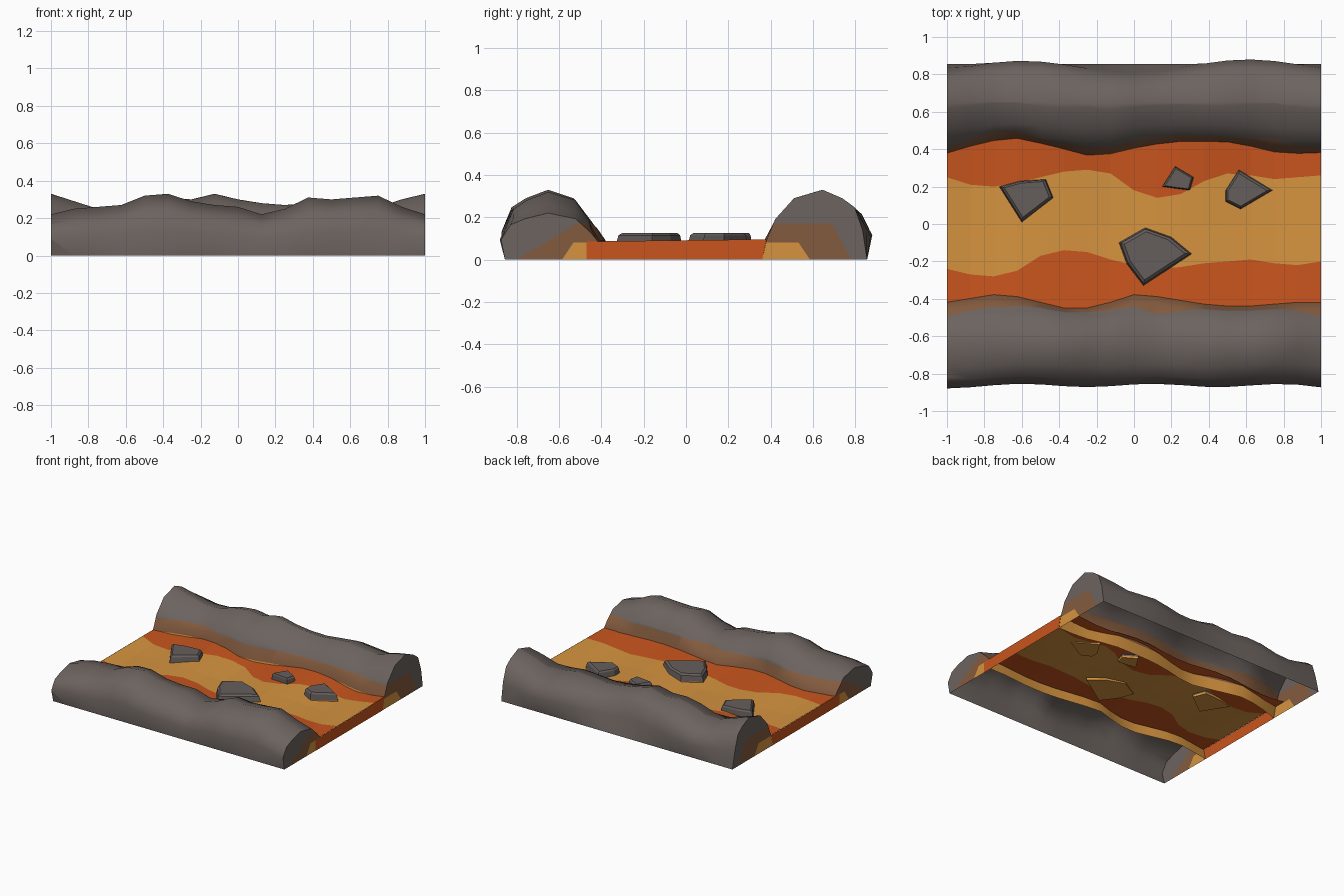
import bpy
import bmesh
import math
from mathutils import Vector

if "Cube" in bpy.data.objects:
    bpy.data.objects.remove(bpy.data.objects["Cube"], do_unlink=True)


def material(name, red, green, blue):
    mat = bpy.data.materials.new(name)
    mat.use_nodes = True
    colour = (red, green, blue, 1)
    mat.diffuse_color = colour
    mat.node_tree.nodes["Principled BSDF"].inputs["Base Color"].default_value = colour
    return mat


ROCK = material("warm grey rock", .15, .125, .115)
GLOW = material("glowing brown rock", .23, .105, .05)
AMBER = material("amber lava", .67, .295, .05)
ORANGE = material("orange lava", .58, .09, .013)
STONE = material("dark grey stone", .13, .113, .107)


def hundredths(text):
    return [int(word) / 100 for word in text.split()]


def finish(name, bm, materials, smooth_angle=None):
    mesh = bpy.data.meshes.new(name)
    bm.to_mesh(mesh)
    bm.free()
    for mat in materials:
        mesh.materials.append(mat)
    obj = bpy.data.objects.new(name, mesh)
    bpy.context.scene.collection.objects.link(obj)
    if smooth_angle:
        bpy.ops.object.select_all(action="DESELECT")
        obj.select_set(True)
        bpy.context.view_layer.objects.active = obj
        bpy.ops.object.shade_smooth_by_angle(angle=math.radians(smooth_angle))


# Shared stations along the channel
COUNT = 17
STATIONS = [-1 + 2 * i / (COUNT - 1) for i in range(COUNT)]
FRONT_EDGE = hundredths("42 40 38 39 42 45 45 42 38 39 41 43 44 44 43 42 42")
BACK_EDGE = hundredths("38 42 45 46 43 40 37 38 41 43 44 44 44 42 39 38 38")
FRONT_RIDGE = hundredths("22 25 26 27 32 33 29 27 26 22 25 31 30 31 32 26 22")
BACK_RIDGE = hundredths("33 29 25 25 29 31 30 33 30 28 27 28 29 27 26 30 33")
FRONT_FLOW = hundredths("24 27 28 25 17 14 15 19 22 24 23 21 20 19 21 22 20")
BACK_FLOW = hundredths("25 21 20 22 25 28 29 27 18 14 16 23 27 26 24 25 26")
FOOT = -.02
OUTER = .855
INNER = .395
SHEET = .47


def level(x, y):
    """Height of the lava: rippled along the back, sagging in the middle."""
    ripple = (y + SHEET) * .016 * math.cos(8.3 * (x + .05))
    sag = .014 * (1 - (y / SHEET) ** 2) * (1 - x ** 8)
    return .086 - ripple - sag


# Rock banks: a lofted ridge, open below, closed by flat ends
SECTION = [(.09, .75), (.23, .88), (.45, 1), (.74, .88), (.92, .58)]


def bank(name, side, edges, ridges, bulge, slope, reach):
    bm = bmesh.new()
    rings = []
    for x, edge, ridge in zip(STATIONS, edges, ridges):
        swell = bulge(x)
        points = [(OUTER, 0), (OUTER + swell, .43 * ridge)]
        for across, up in SECTION:
            # The meander of the inner edge fades out towards the crest
            inner = INNER + (edge - INNER) * across ** 3
            y = OUTER + (inner - OUTER) * across + swell * max(0, 1 - 2 * across)
            points.append((y, up * ridge))
        points += [(edge, .092), (edge + FOOT, 0)]
        rings.append([bm.verts.new((x, side * y, z)) for y, z in points])
    for a, b in zip(rings, rings[1:]):
        for j in range(len(a) - 1):
            bm.faces.new((a[j], a[j + 1], b[j + 1], b[j]))
    bm.faces.new(rings[0])
    bm.faces.new(rings[-1])
    bmesh.ops.recalc_face_normals(bm, faces=bm.faces)

    # Cut the heat-stained areas so each face has a single colour
    cuts = [((0, 0, .17), (0, 0, 1)),
            ((0, side * reach, 0), (0, side * slope, 1)),
            ((0, 0, .082), (0, 0, 1)),
            ((0, side * .585, 0), (0, side * 1.5, 1))]
    for point, normal in cuts:
        faces = [f for f in bm.faces if abs(f.normal.x) > .99
                 or abs(f.calc_center_median().y) < .62]
        edges_used = {e for f in faces for e in f.edges}
        verts_used = {v for f in faces for v in f.verts}
        bmesh.ops.bisect_plane(bm, geom=faces + list(edges_used) + list(verts_used),
                               plane_co=point, plane_no=Vector(normal).normalized())
    for face in bm.faces:
        centre = face.calc_center_median()
        y, z = abs(centre.y), centre.z
        if z < .082 and z < 1.5 * (.585 - y):
            face.material_index = 2
        elif z < .17 and z < slope * (reach - y):
            face.material_index = 1
    finish(name, bm, [ROCK, GLOW, AMBER], 50)


bank("front_bank", -1, FRONT_EDGE, FRONT_RIDGE,
     lambda x: .008 + .009 * math.cos(9 * (x + .25)) + .008 * x ** 8, .6, .8)
bank("back_bank", 1, BACK_EDGE, BACK_RIDGE,
     lambda x: -.012 - .033 * math.cos(5.2 * x) + .006 * x, 1.9, .78)

# Lava sheet: amber current between orange margins that run under the banks
bm = bmesh.new()
rows = []
for x, front, back in zip(STATIONS, FRONT_FLOW, BACK_FLOW):
    ys = (-SHEET, -front, 0, back, SHEET)
    rows.append([bm.verts.new((x, y, level(x, y))) for y in ys])
for a, b in zip(rows, rows[1:]):
    for j in range(4):
        face = bm.faces.new((a[j], b[j], b[j + 1], a[j + 1]))
        face.material_index = 1 if j in (1, 2) else 0
# End walls stand just proud of the bank ends
for x, edge in ((-1, BACK_EDGE[0]), (1, BACK_EDGE[-1])):
    corners = [(-SHEET, 0), (edge + FOOT, 0), (edge, level(x, edge)),
               (-SHEET, level(x, -SHEET))]
    wall = bm.faces.new([bm.verts.new((x * 1.001, y, z)) for y, z in corners])
    if x < 0:
        wall.normal_flip()
finish("lava_river", bm, [ORANGE, AMBER])


# Floating stones: chipped slabs with a hot underside
def stone(name, outline):
    values = hundredths(outline)
    points = [Vector(p) for p in zip(values[::2], values[1::2])]
    middle = sum(points, Vector((0, 0))) / len(points)
    bm = bmesh.new()
    rings = []
    for height, scale in ((.06, .99), (.074, 1), (.115, .94), (.127, .83)):
        flat = [middle + (p - middle) * scale for p in points]
        rings.append([bm.verts.new((p.x, p.y, height)) for p in flat])
    for tier, (a, b) in enumerate(zip(rings, rings[1:])):
        for j in range(len(a)):
            k = (j + 1) % len(a)
            face = bm.faces.new((a[j], a[k], b[k], b[j]))
            face.material_index = 1 if tier == 0 else 0
    bm.faces.new(rings[-1])
    bm.faces.new(rings[0]).material_index = 1
    bmesh.ops.recalc_face_normals(bm, faces=bm.faces)
    finish(name, bm, [STONE, AMBER])


stone("right_stone", "-72 20 -61 23 -47 24 -43 14 -60 1")
stone("small_stone", "15 20 22 31 32 25 30 18 22 19")
stone("left_stone", "49 18 56 29 74 18 57 8 49 12")
stone("large_stone", "-8 -10 6 -2 20 -7 31 -16 5 -33 -4 -21")
